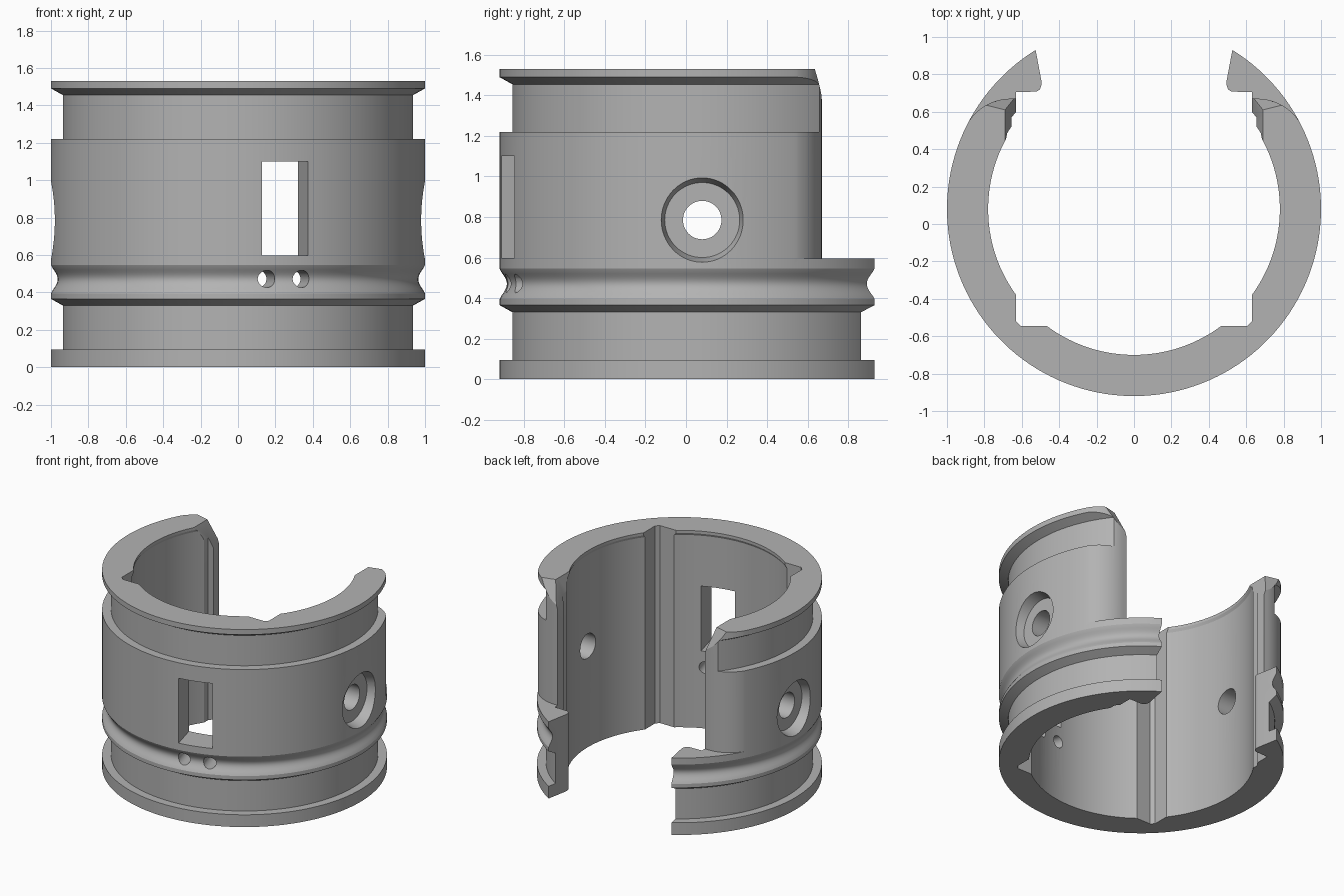
import bpy, bmesh, math
from mathutils import Matrix, Vector

if "Cube" in bpy.data.objects:
    bpy.data.objects.remove(bpy.data.objects["Cube"])

YC = 0.08      # ring axis offset in y
TOP = 1.53
TILT = math.radians(14.7)   # direction of the window and small holes

metal = bpy.data.materials.new("light_grey_metal")
metal.diffuse_color = (0.45, 0.45, 0.45, 1)
metal.use_nodes = True
metal.node_tree.nodes["Principled BSDF"].inputs["Base Color"].default_value = metal.diffuse_color


def make_object(name, bm):
    bmesh.ops.recalc_face_normals(bm, faces=bm.faces)
    mesh = bpy.data.meshes.new(name)
    bm.to_mesh(mesh)
    bm.free()
    obj = bpy.data.objects.new(name, mesh)
    bpy.context.collection.objects.link(obj)
    return obj


def loft(low, high, z0, z1, name):
    """Solid between two matching polygons at two heights."""
    bm = bmesh.new()
    a = [bm.verts.new((x, y, z0)) for x, y in low]
    b = [bm.verts.new((x, y, z1)) for x, y in high]
    n = len(a)
    bm.faces.new(a)
    bm.faces.new(b)
    for i in range(n):
        j = (i + 1) % n
        bm.faces.new((a[i], a[j], b[j], b[i]))
    return make_object(name, bm)


def prism(pts, z0, z1, name):
    return loft(pts, pts, z0, z1, name)


def mirrored(pts):
    """Right half outline closed with its mirror image."""
    return pts + [(-x, y) for x, y in reversed(pts)]


def rod(name, start, end, r0, r1, segs=48):
    """Cylinder or cone between two points."""
    start, end = Vector(start), Vector(end)
    d = end - start
    bm = bmesh.new()
    m = Matrix.Translation((start + end) / 2) @ d.to_track_quat('Z', 'Y').to_matrix().to_4x4()
    bmesh.ops.create_cone(bm, cap_ends=True, segments=segs, radius1=r0,
                          radius2=r1, depth=d.length, matrix=m)
    return make_object(name, bm)


def cut(body, cutter):
    mod = body.modifiers.new(cutter.name, 'BOOLEAN')
    mod.operation = 'DIFFERENCE'
    mod.solver = 'EXACT'
    mod.object = cutter
    bpy.context.view_layer.objects.active = body
    bpy.ops.object.modifier_apply(modifier=mod.name)
    bpy.data.objects.remove(cutter)


# Ring body: turned profile (radius, height) with flanges and a round groove
profile = [(0.79, 0), (1, 0), (1, 0.095), (0.937, 0.095), (0.937, 0.33), (1, 0.365), (1, 0.39)]
for i in range(13):
    t = i / 12
    profile.append((1 - 0.036 * math.sin(math.pi * t) ** 1.3, 0.395 + 0.15 * t))
profile += [(1, 1.22), (0.937, 1.22), (0.937, 1.455), (1, 1.49), (1, TOP),
            (0.78, TOP), (0.78, 1.51), (0.79, 1.49)]
SEGS = 144
bm = bmesh.new()
rings = []
for s in range(SEGS):
    a = 2 * math.pi * (s + 0.5) / SEGS
    rings.append([bm.verts.new((r * math.cos(a), YC + r * math.sin(a), z)) for r, z in profile])
n = len(profile)
for s in range(SEGS):
    p, q = rings[s], rings[(s + 1) % SEGS]
    for i in range(n):
        j = (i + 1) % n
        bm.faces.new((p[i], q[i], q[j], p[j]))
body = make_object("ring_body", bm)

# Open gap at the back, full height, with shaped end faces
gap = [(0.655, 0.44), (0.655, 0.57), (0.63, 0.6), (0.63, 0.705), (0.52, 0.708),
       (0.503, 0.72), (0.494, 0.745), (0.495, 0.765), (0.526, 0.93), (0.57, 1.2)]
cut(body, prism(mirrored(gap), -0.1, 1.7, "gap_cutter"))

# Upper part is cut back further, rounded into the outer wall
arc = [(0.66 + 0.266 * math.cos(math.radians(a)), 0.404 + 0.266 * math.sin(math.radians(a)))
       for a in range(90, 25, -4)]
cut(body, prism(mirrored([(0.4, 0.67)] + arc + [(1.2, 0.53), (1.2, 1.2)]), 0.595, 1.7,
                "upper_gap_cutter"))

for side in (-1, 1):
    def flip(pts):
        return [(side * x, y) for x, y in pts]

    # Chamfers on the top of each arm
    cut(body, loft(flip([(0.3, 0.44), (0.591, 0.44), (0.591, 1), (0.3, 1)]),
                   flip([(0.3, 0.44), (0.711, 0.44), (0.711, 1), (0.3, 1)]),
                   1.2, 1.6, "inner_chamfer_cutter"))
    cut(body, loft(flip([(0.5, 0.711), (1.1, 0.861), (1.1, 1.2), (0.5, 1.2)]),
                   flip([(0.5, 0.531), (1.1, 0.681), (1.1, 1.2), (0.5, 1.2)]),
                   1.2, 1.6, "back_chamfer_cutter"))

    # Vertical keyway in the bore
    cut(body, prism(flip([(0.4, -0.3), (0.63, -0.3), (0.63, -0.52), (0.605, -0.545),
                          (0.4, -0.545)]), -0.1, 1.7, "keyway_cutter"))

    # Side hole with a tapered counterbore
    cut(body, rod("side_hole_cutter", (side * 0.5, YC, 0.785), (side * 1.2, YC, 0.785),
                  0.095, 0.095))
    cut(body, rod("counterbore_cutter", (side * 0.92, YC, 0.785), (side * 1.04, YC, 0.785),
                  0.185, 0.22, 64))

# Front window and the two small holes under it share one tilted direction
out = Vector((math.sin(TILT), -math.cos(TILT), 0))
across = Vector((math.cos(TILT), math.sin(TILT), 0))
axis = Vector((0, YC, 0))
corners = [axis + out * d + across * t
           for d, t in ((0.5, -0.127), (0.5, 0.127), (1.2, 0.127), (1.2, -0.127))]
cut(body, prism([(c.x, c.y) for c in corners], 0.597, 1.1, "window_cutter"))
for t in (-0.0955, 0.0955):
    base = axis + across * t + Vector((0, 0, 0.472))
    cut(body, rod("small_hole_cutter", base + out * 0.5, base + out * 1.2, 0.046, 0.046, 32))

# Finish
body.data.materials.clear()
body.data.materials.append(metal)
for f in body.data.polygons:
    f.material_index = 0
bpy.ops.object.select_all(action='DESELECT')
body.select_set(True)
bpy.context.view_layer.objects.active = body
bpy.ops.object.shade_smooth_by_angle(angle=math.radians(25))
